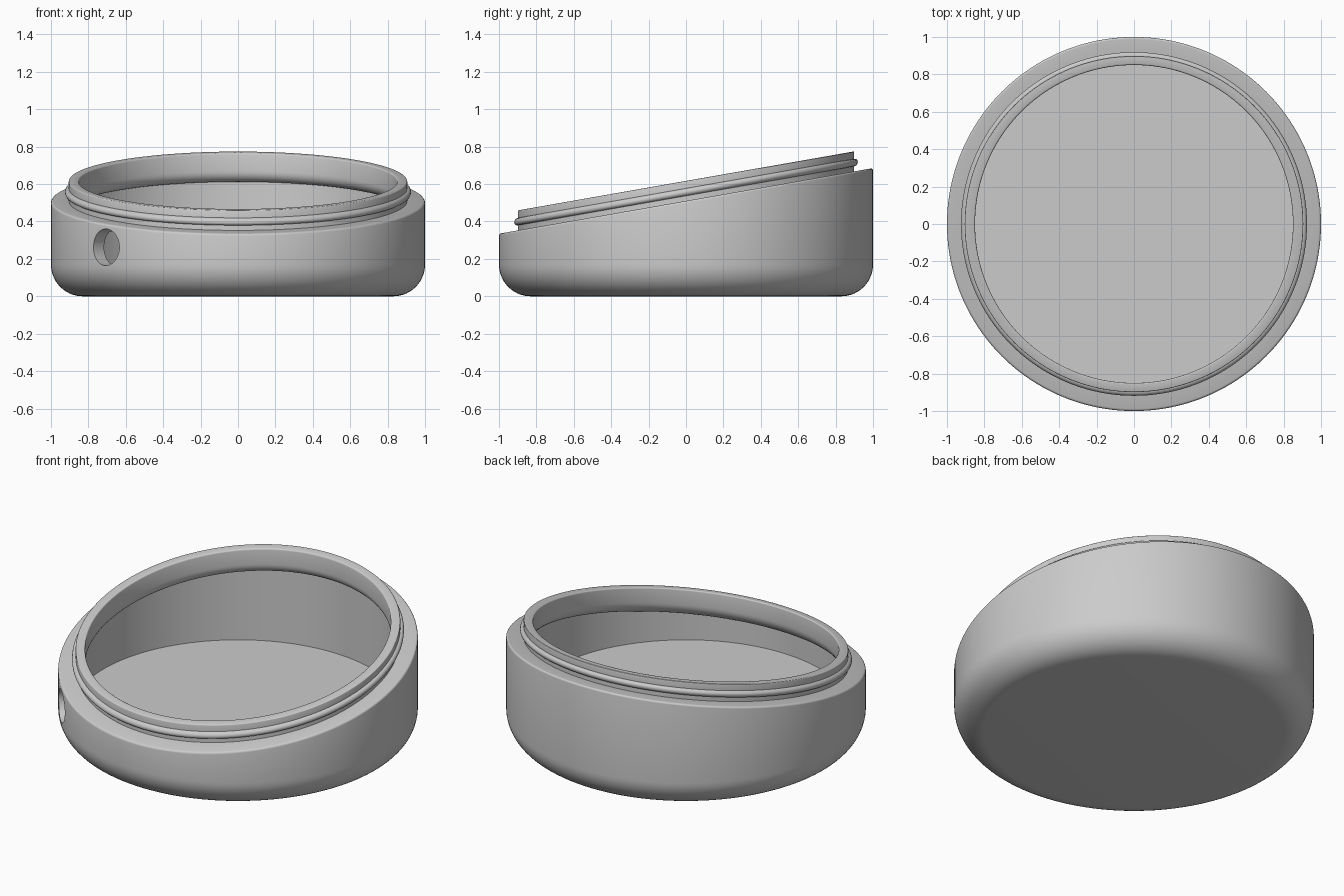
import bpy, bmesh
from math import sin, cos, pi, tan, radians
from mathutils import Matrix

if "Cube" in bpy.data.objects:
    bpy.data.objects.remove(bpy.data.objects["Cube"], do_unlink=True)

SEGMENTS = 160
SLOPE = tan(radians(9.95))
RIM = 0.617        # height of the lip top on the axis
SHOULDER = 0.51    # height of the shoulder on the axis

grey = bpy.data.materials.new("plain grey")
grey.use_nodes = True
colour = (0.6, 0.6, 0.6, 1)
grey.diffuse_color = colour
grey.node_tree.nodes["Principled BSDF"].inputs["Base Color"].default_value = colour


def arc(r, z, rr, rz, start, end, steps):
    """Points of an elliptical arc in the radius/height plane, angles in degrees."""
    angles = [radians(start + (end - start) * i / steps) for i in range(steps + 1)]
    return [(r + rr * cos(a), z + rz * sin(a)) for a in angles]


# Level points are horizontal rings, tilted points follow the sloping rim
bottom = arc(0.83, 0.17, 0.17, 0.17, -90, 0, 14)
shoulder = arc(0.988, SHOULDER - 0.012, 0.012, 0.012, 0, 90, 4)
lip_outside = ([(0.905, SHOULDER)]
               + arc(0.905, RIM - 0.06, 0.02, 0.02, -90, 90, 10)
               + arc(0.9, RIM - 0.005, 0.005, 0.005, 0, 90, 3))
lip_inside = (arc(0.858, RIM - 0.008, 0.008, 0.008, 90, 180, 4)
              + arc(0.92, RIM - 0.095, 0.07, 0.07, 180, 270, 8))
cavity = [(0.92, 0.155)]

profile = [(r, z, 0, 1) for r, z in bottom]
profile += [(r, z, SLOPE, 1) for r, z in shoulder]
profile += [(r, z, SLOPE, 0.993) for r, z in lip_outside]
profile += [(r, z, SLOPE, 1) for r, z in lip_inside]
profile += [(r, z, 0, 1) for r, z in cavity]

# Spin the profile into a cup with a sloping rim
bm = bmesh.new()
rings = []
for r, z, slope, squash in profile:
    ring = []
    for i in range(SEGMENTS):
        a = 2 * pi * i / SEGMENTS
        y = r * sin(a) * squash
        ring.append(bm.verts.new((r * cos(a), y, z + slope * y)))
    rings.append(ring)
for low, high in zip(rings, rings[1:]):
    for i in range(SEGMENTS):
        j = (i + 1) % SEGMENTS
        bm.faces.new((low[i], low[j], high[j], high[i]))
bm.faces.new(rings[0][::-1])
bm.faces.new(rings[-1])
bmesh.ops.recalc_face_normals(bm, faces=bm.faces)
mesh = bpy.data.meshes.new("tilted_cup")
bm.to_mesh(mesh)
bm.free()
mesh.materials.append(grey)
cup = bpy.data.objects.new("tilted_cup", mesh)
bpy.context.collection.objects.link(cup)

# Round cable hole through the front right wall
direction = Matrix.Rotation(radians(-45), 4, 'Z') @ Matrix.Rotation(radians(90), 4, 'X')
bpy.ops.mesh.primitive_cylinder_add(vertices=48, radius=0.098, depth=0.4)
cutter = bpy.context.object
cutter.name = "hole_cutter"
cutter.matrix_world = Matrix.Translation((-0.7, -0.7, 0.262)) @ direction
cutter.data.materials.append(grey)
cutter.hide_render = True
hole = cup.modifiers.new("cable hole", 'BOOLEAN')
hole.operation = 'DIFFERENCE'
hole.solver = 'EXACT'
hole.object = cutter

bpy.ops.object.select_all(action='DESELECT')
cup.select_set(True)
bpy.context.view_layer.objects.active = cup
bpy.ops.object.modifier_apply(modifier=hole.name)
bpy.data.objects.remove(cutter, do_unlink=True)
bpy.ops.object.shade_smooth_by_angle(angle=radians(32))
